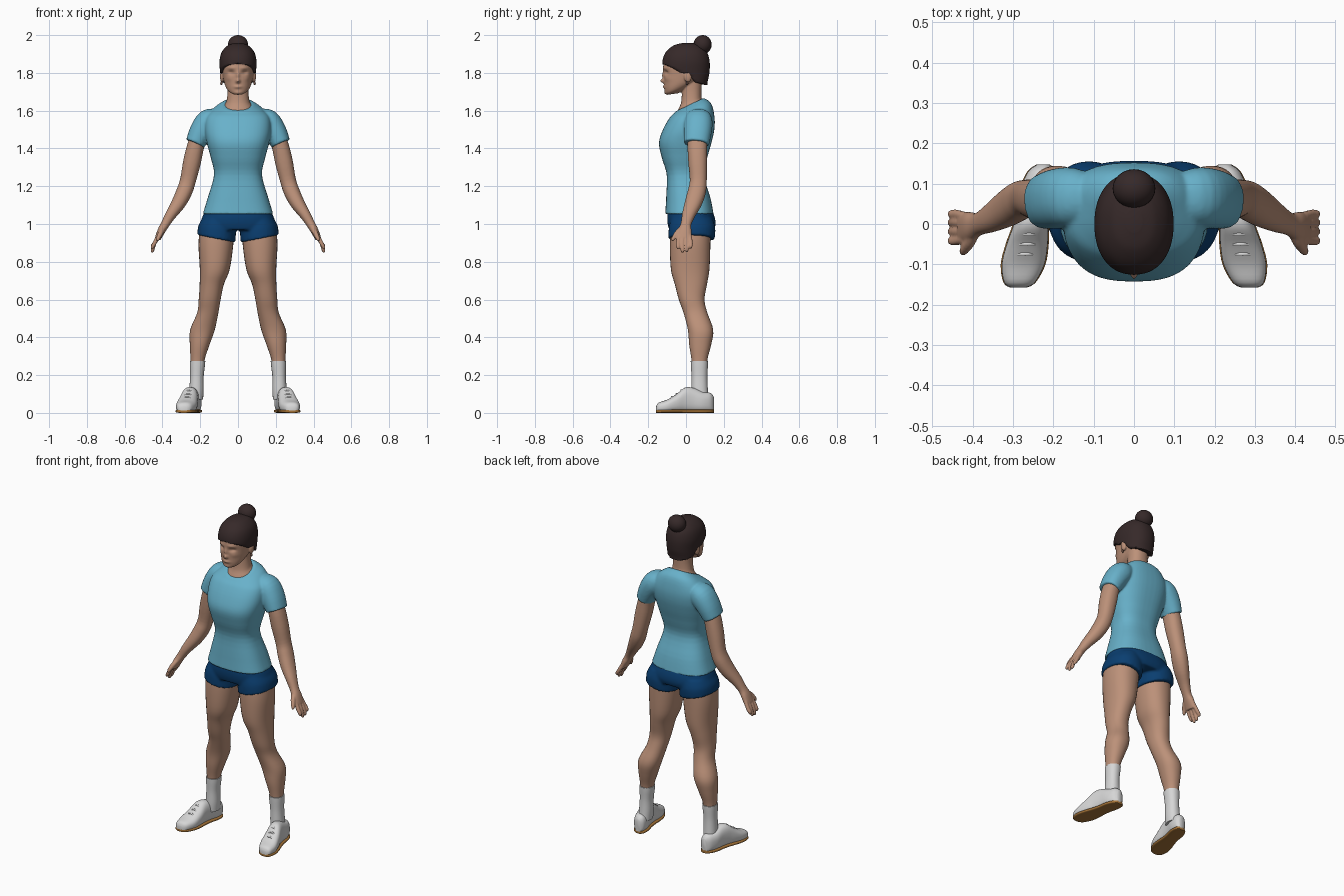
import bpy, bmesh, math
from mathutils import Vector, Matrix

if "Cube" in bpy.data.objects:
    bpy.data.objects.remove(bpy.data.objects["Cube"])


def material(name, r, g, b):
    m = bpy.data.materials.new(name)
    lin = [((c / 255 + 0.055) / 1.055) ** 2.4 for c in (r, g, b)]
    m.diffuse_color = (*lin, 1)
    m.use_nodes = True
    m.node_tree.nodes["Principled BSDF"].inputs["Base Color"].default_value = m.diffuse_color
    return m


SKIN = material("skin", 188, 145, 121)
LIGHT = material("light_blue", 104, 177, 202)
NAVY = material("navy", 10, 62, 112)
HAIR = material("dark_brown_hair", 54, 41, 41)
WHITE = material("shoe_white", 214, 214, 214)
SOLE = material("sole_tan", 165, 115, 55)
LIPS = material("lip", 160, 110, 95)
BROW = material("brow_brown", 112, 82, 70)


def interp(table, x):
    """Piecewise linear lookup."""
    for (x0, y0), (x1, y1) in zip(table, table[1:]):
        if x <= x1:
            f = max(0, (x - x0) / (x1 - x0))
            return y0 + (y1 - y0) * f
    return table[-1][1]


def spline(rows, k):
    """Catmull-Rom through rows of numbers."""
    rows = [tuple(r) + (0,) * (7 - len(r)) for r in rows]
    out = []
    for i in range(len(rows) - 1):
        a, b, c, d = rows[max(i - 1, 0)], rows[i], rows[i + 1], rows[min(i + 2, len(rows) - 1)]
        for j in range(k):
            t = j / k
            out.append([0.5 * (2 * q + (r - p) * t + (2 * p - 5 * q + 4 * r - s) * t * t
                        + (3 * q - p - 3 * r + s) * t ** 3) for p, q, r, s in zip(a, b, c, d)])
    return out + [list(rows[-1])]


def loft(bm, rows, flat=True, n=32, p=2.2, k=4):
    """Rows: x, y, z, radius u, radius v, slope x, slope y. Flat rings or rings across the path."""
    rows = spline(rows, k)
    rings = []
    for i, (x, y, z, ru, rv, sx, sy) in enumerate(rows):
        t = Vector(rows[min(i + 1, len(rows) - 1)][:3]) - Vector(rows[max(i - 1, 0)][:3])
        t.normalize()
        v = (Vector((0, 1, 0)) - t * t.y).normalized()
        u = v.cross(t)
        ring = []
        for j in range(n):
            a = 2 * math.pi * j / n
            c, s = math.cos(a), math.sin(a)
            c = math.copysign(abs(c) ** (2 / p), c) * ru
            s = math.copysign(abs(s) ** (2 / p), s) * rv
            co = Vector((x + c, y + s, z + sx * c + sy * s)) if flat else Vector((x, y, z)) + u * c + v * s
            ring.append(bm.verts.new(co))
        rings.append(ring)
    for r0, r1 in zip(rings, rings[1:]):
        for j in range(n):
            bm.faces.new((r0[j], r0[(j + 1) % n], r1[(j + 1) % n], r1[j]))
    bm.faces.new(rings[0][::-1])
    bm.faces.new(rings[-1])


def ball(bm, pos, size):
    bmesh.ops.create_uvsphere(bm, u_segments=24, v_segments=16, radius=1,
                              matrix=Matrix.Translation(pos) @ Matrix.Diagonal((*size, 1)))


def finish(bm, name, mats, voxel=0, mirror=False, shape=None, rule=None):
    bmesh.ops.recalc_face_normals(bm, faces=bm.faces)
    ob = bpy.data.objects.new(name, bpy.data.meshes.new(name))
    bm.to_mesh(ob.data)
    bpy.context.collection.objects.link(ob)
    if voxel:  # fuse overlapping volumes into one skin
        r = ob.modifiers.new("fuse", 'REMESH')
        r.mode, r.voxel_size = 'VOXEL', voxel
        s = ob.modifiers.new("soften", 'SMOOTH')
        s.factor, s.iterations = 0.5, 5
        dg = bpy.context.evaluated_depsgraph_get()
        fused = bpy.data.meshes.new_from_object(ob.evaluated_get(dg))
        ob.modifiers.clear()
        ob.data = fused
    bm.clear()
    bm.from_mesh(ob.data)
    if shape:
        for v in bm.verts:
            v.co = shape(v.co)
        bmesh.ops.recalc_face_normals(bm, faces=bm.faces)
    for f in bm.faces:
        f.smooth = True
        f.material_index = rule(f.calc_center_median()) if rule else 0
    for e in bm.edges:
        e.smooth = e.calc_face_angle(0) < 0.9
    bm.to_mesh(ob.data)
    bm.free()
    ob.data.materials.clear()
    for m in mats:
        ob.data.materials.append(m)
    if mirror:
        ob.modifiers.new("mirror", 'MIRROR').use_mirror_merge = False


# Shirt: torso and raglan sleeves, with side panels and seams
bm = bmesh.new()
loft(bm, [(0, .018, 1.052, .187, .128), (0, .012, 1.14, .16, .117), (0, -.004, 1.26, .127, .098),
          (0, -.008, 1.35, .144, .12), (0, -.004, 1.43, .165, .139), (0, .014, 1.50, .176, .136),
          (0, .033, 1.565, .168, .118), (0, .036, 1.612, .125, .098, 0, .25),
          (0, .02, 1.632, .08, .074, 0, .48)], n=48, p=2.6)
for s in (1, -1):
    loft(bm, [(s * .11, .065, 1.56, .05, .06), (s * .155, .066, 1.543, .066, .074),
              (s * .195, .062, 1.49, .062, .074), (s * .227, .055, 1.425, .052, .067)], flat=False)
PANEL = [(1.05, .142), (1.12, .135), (1.21, .113), (1.3, .1), (1.4, .12), (1.53, .163)]


def shirt_paint(c):
    x = abs(c.x)
    if c.z < 1.525 and x > interp(PANEL, c.z) and (x < .17 or c.z < 1.395):
        return 1
    seam = abs((x - .09) * .8 + (c.z - 1.615) * .6)
    return 1 if seam < .003 and .1 < x < .17 else 0


finish(bm, "shirt", [LIGHT, NAVY], voxel=.006, rule=shirt_paint)

# Shorts: hips and two short legs
bm = bmesh.new()
loft(bm, [(0, .02, 1.085, .168, .112), (0, .026, 1.04, .188, .125), (0, .03, 1.0, .2, .127),
          (0, .03, .968, .2, .118)], n=48, p=2.4)
for s in (1, -1):
    loft(bm, [(s * .1, .03, 1.03, .09, .11), (s * .11, .032, .98, .1, .123, s * .1),
              (s * .115, .03, .922, .101, .123, s * .2)])
finish(bm, "shorts", [NAVY], voxel=.007)

# Legs
bm = bmesh.new()
loft(bm, [(.112, .025, .98, .09, .105), (.117, .022, .89, .092, .107), (.123, .022, .76, .079, .102),
          (.139, .026, .68, .064, .085), (.15, .03, .60, .058, .068), (.16, .05, .53, .056, .063),
          (.188, .077, .44, .065, .067), (.203, .075, .36, .052, .058), (.214, .071, .28, .037, .042),
          (.218, .071, .2, .033, .038)])
finish(bm, "legs", [SKIN], mirror=True)

# Socks with a stripe near the cuff
bm = bmesh.new()
loft(bm, [(.223, .075, .07, .038, .046), (.22, .072, .12, .038, .044), (.218, .071, .19, .036, .042),
          (.215, .071, .25, .04, .045), (.214, .071, .274, .041, .046)], k=6)
finish(bm, "socks", [WHITE, LIGHT], mirror=True, rule=lambda c: 1 if .25 < c.z < .257 else 0)

# Shoes: stations along the foot (position, half width, height)
STATIONS = [(-.158, .018, .034), (-.145, .038, .054), (-.10, .053, .07), (-.05, .051, .1), (-.005, .044, .134),
            (.04, .041, .132), (.09, .043, .112), (.13, .034, .105), (.147, .016, .085)]


def to_foot(c):
    return Vector((.235 + c.x - .2 * (c.z - .1), c.z, max(c.y, 0)))


def to_upper(c):
    q = to_foot(c)
    q.z = max(q.z, .012)
    return q


bm = bmesh.new()
loft(bm, [(0, h / 2, y, w, h / 2) for y, w, h in STATIONS], p=2.5)
finish(bm, "shoes", [WHITE], mirror=True, shape=to_upper)
bm = bmesh.new()
loft(bm, [(0, .009, y, w * 1.03 + .001, .009) for y, w, h in STATIONS], p=4)
finish(bm, "shoe_soles", [SOLE], mirror=True, shape=to_foot)
bm = bmesh.new()
for y, z in ((-.075, .084), (-.05, .1), (-.025, .118)):
    x = .235 - .2 * (y - .1)
    loft(bm, [(x - .026, y, z - .012, .005, .005), (x, y, z + .001, .005, .005),
              (x + .026, y, z - .012, .005, .005)], flat=False, n=8)
finish(bm, "shoe_laces", [WHITE], mirror=True)

# Arms with hands
bm = bmesh.new()
loft(bm, [(.19, .062, 1.50, .045, .05), (.222, .06, 1.42, .045, .052), (.243, .062, 1.33, .047, .05),
          (.265, .065, 1.23, .042, .045), (.285, .057, 1.17, .042, .048), (.315, .038, 1.11, .038, .045),
          (.355, .014, 1.05, .029, .035), (.385, 0, 1.0, .023, .028), (.405, -.006, .965, .021, .036),
          (.425, -.01, .922, .016, .041)], flat=False)
for y, tip in ((-.042, .868), (-.019, .851), (.004, .855), (.025, .873)):
    loft(bm, [(.42, y * .85 - .002, .94, .011, .011), (.441, y, .9, .011, .011),
              (.453, y, tip + .01, .01, .01), (.455, y, tip - .003, .005, .005)], flat=False, n=12)
loft(bm, [(.392, -.012, .985, .014, .014), (.408, -.045, .955, .014, .014),
          (.422, -.066, .925, .011, .011), (.426, -.072, .91, .006, .006)], flat=False, n=12)
finish(bm, "arms", [SKIN], voxel=.004, mirror=True)

# Head, neck and ears; features pushed in and out as soft bumps
bm = bmesh.new()
loft(bm, [(0, -.07, 1.688, .025, .03, 0, .15), (0, -.048, 1.708, .052, .06, 0, .28),
          (0, -.022, 1.74, .07, .092, 0, .25), (0, 0, 1.785, .081, .117, 0, .1), (0, 0, 1.83, .085, .121),
          (0, 0, 1.88, .083, .113), (0, 0, 1.92, .065, .09), (0, 0, 1.945, .03, .04)], n=40)
loft(bm, [(0, .025, 1.57, .07, .06), (0, .022, 1.622, .073, .068, 0, .45), (0, .028, 1.65, .061, .055, 0, .2),
          (0, .03, 1.70, .055, .052), (0, .03, 1.76, .055, .055)])
for s in (1, -1):
    ball(bm, (s * .083, .01, 1.782), (.013, .021, .033))
BUMPS = [(0, 1.757, .011, .011, -.019), (0, 1.785, .009, .02, -.009), (0, 1.726, .02, .008, -.008),
         (.036, 1.802, .017, .011, .012), (.036, 1.826, .022, .008, -.004), (0, 1.694, .02, .01, -.005),
         (.05, 1.77, .018, .015, -.004)]


def face_shape(c):
    if c.y < -.05:
        c.y += sum(d * math.exp(-((abs(c.x) - x) / w) ** 2 - ((c.z - z) / h) ** 2) for x, z, w, h, d in BUMPS)
    return c


def face_paint(c):
    x = abs(c.x)
    if c.y > -.05:
        return 0
    if (x / .024) ** 2 + ((c.z - 1.725) / .007) ** 2 < 1:
        return 1
    if ((x - .036) / .016) ** 2 + ((c.z - 1.802) / .005) ** 2 < 1:
        return 2
    return 2 if .016 < x < .058 and abs(c.z - 1.822 + (x - .04) ** 2 * 6) < .0035 else 0


finish(bm, "head", [SKIN, LIPS, BROW], voxel=.004, shape=face_shape, rule=face_paint)

# Earrings
bm = bmesh.new()
ball(bm, (.088, .006, 1.745), (.006, .006, .01))
finish(bm, "earrings", [BROW], mirror=True)

# Swept-back hair with a clean hairline, and a bun
LINE = [(-.13, 1.848), (-.08, 1.828), (-.03, 1.8), (.015, 1.795), (.05, 1.75), (.13, 1.73)]


def hairline(c):
    low = interp(LINE, c.y)
    return c if c.z >= low else Vector((c.x * .92, c.y * .94, low))


bm = bmesh.new()
loft(bm, [(0, .04, 1.70, .07, .07), (0, .022, 1.75, .086, .092), (0, .003, 1.80, .094, .121),
          (0, 0, 1.86, .098, .125), (0, .002, 1.91, .086, .109), (0, .006, 1.945, .055, .072),
          (0, .008, 1.958, .02, .028)], n=56, k=8)
finish(bm, "hair", [HAIR], shape=hairline)
bm = bmesh.new()
ball(bm, (0, .088, 1.95), (.053, .048, .05))
finish(bm, "hair_bun", [HAIR])
